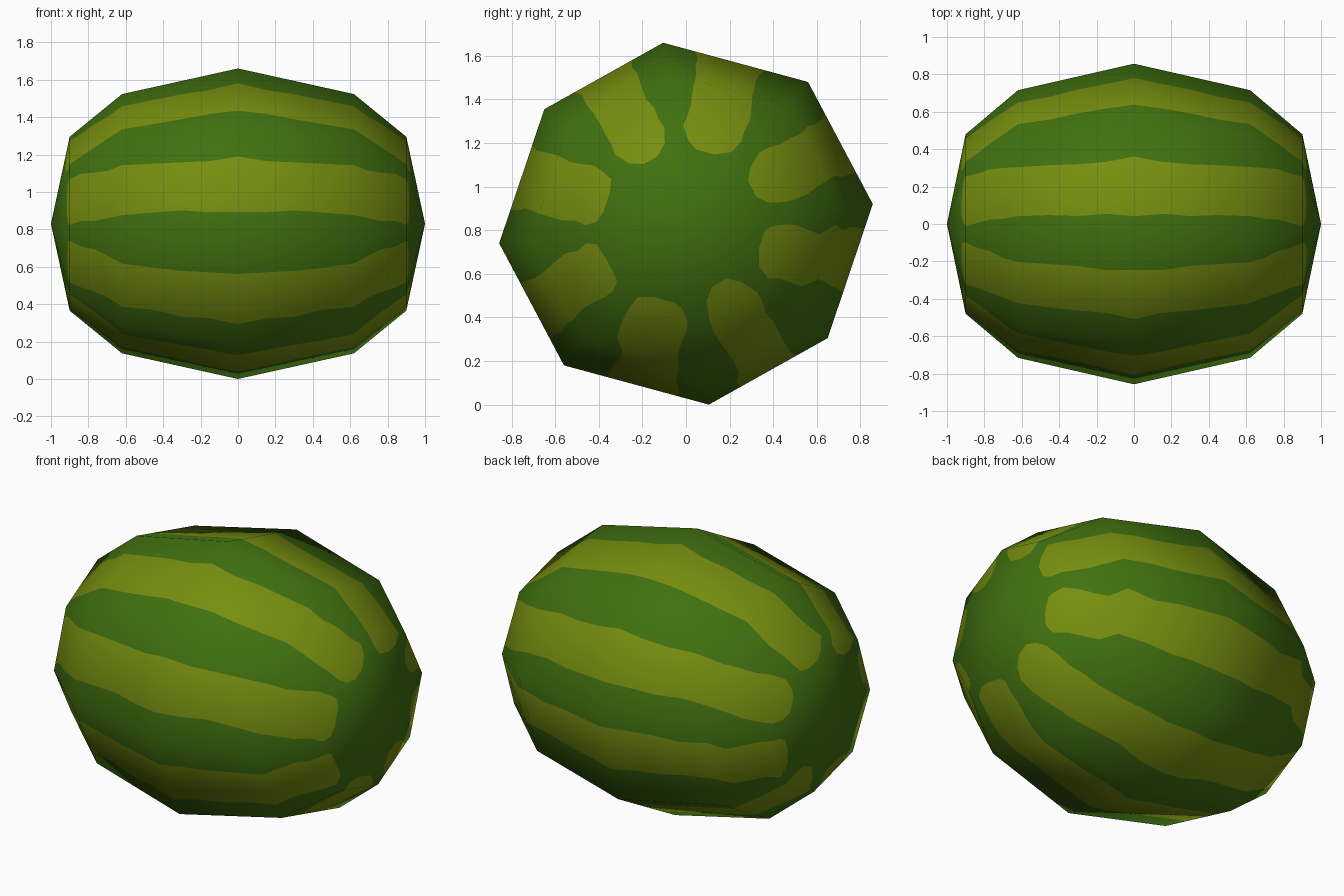
import bpy, bmesh, random
from mathutils import Vector

if "Cube" in bpy.data.objects:
    bpy.data.objects.remove(bpy.data.objects["Cube"])

random.seed(4)
CZ = 0.83


def material(name, rgb):
    m = bpy.data.materials.new(name)
    m.diffuse_color = (*rgb, 1)
    m.use_nodes = True
    m.node_tree.nodes["Principled BSDF"].inputs["Base Color"].default_value = m.diffuse_color
    return m


# Eight-sided cross-section (y, z about the centre), point-symmetric
half = [(0.857, 0.09), (0.56, 0.65), (-0.105, 0.83), (-0.65, 0.525)]
section = [Vector(p) for p in half] + [-Vector(p) for p in half]

# Stripe centre across each facet, and the scale at which its tip ends
centres = [0.50, 0.54, 0.50, 0.51, 0.56, 0.54, 0.50, 0.58]
tips = [0.43, 0.44, 0.43, 0.48, 0.50, 0.47, 0.40, 0.45]

# Body profile from middle to end: (x, scale of section)
profile = [(0, 1), (0.62, 0.835), (0.9, 0.56), (1, 0)]


def x_at(scale):
    for (x0, s0), (x1, s1) in zip(profile, profile[1:]):
        if scale >= s1:
            return x0 + (x1 - x0) * (s0 - scale) / (s0 - s1)
    return 1.0


# Stations along the body: (scale, stripe half width); last two follow the tip
stations = [(1, 0.24), (0.96, 0.235), (0.92, 0.225), (0.88, 0.235), (0.835, 0.245),
            (0.76, 0.27), (0.69, 0.30), (0.62, 0.325), (0.56, 0.36), (None, 0.31), (None, 0.15)]

bm = bmesh.new()


def point(side, scale, yz):
    return bm.verts.new((side * x_at(scale), yz.x * scale, CZ + yz.y * scale))


def panel(side, verts, light):
    f = bm.faces.new(verts if side > 0 else verts[::-1])
    f.material_index = light
    f.smooth = True


for col in range(8):
    a, b = section[col], section[(col + 1) % 8]
    # Wavy stripe edges, the same on both halves
    rows = []
    for i, (scale, hw) in enumerate(stations):
        edge, inner = scale, scale
        if scale is None:
            tip = tips[col]
            edge = inner = tip if i == len(stations) - 1 else (tip + 0.56) / 2 - 0.02
        w = 0.022 if i else 0.0
        lo = centres[col] - hw + random.uniform(-w, w)
        hi = centres[col] + hw + random.uniform(-w, w)
        if hw > 0.25:
            shift = 0.5 - centres[col]
            lo, hi = lo + shift, hi + shift
        rows.append((edge, lo, hi))
    for side in (1, -1):
        prev = None
        for scale, lo, hi in rows:
            row = [point(side, scale, a.lerp(b, t)) for t in (0, lo, hi, 1)]
            if prev:
                for k in range(3):
                    panel(side, [prev[k], prev[k + 1], row[k + 1], row[k]][::-1], int(k == 1))
            prev = row
        # Plain green end
        pole = bm.verts.new((side, 0, CZ))
        for k in range(3):
            panel(side, [pole, prev[k + 1], prev[k]], 0)

bmesh.ops.remove_doubles(bm, verts=bm.verts, dist=0.0005)
bmesh.ops.recalc_face_normals(bm, faces=bm.faces)

mesh = bpy.data.meshes.new("melon")
bm.to_mesh(mesh)
bm.free()
mesh.materials.append(material("rind green", (0.052, 0.165, 0.005)))
mesh.materials.append(material("stripe yellow green", (0.185, 0.27, 0.005)))
# Rounded shading over the flat facets
mesh.normals_split_custom_set_from_vertices(
    [Vector((v.co.x, v.co.y / 0.7, (v.co.z - CZ) / 0.7)).normalized() for v in mesh.vertices])
bpy.context.collection.objects.link(bpy.data.objects.new("melon", mesh))
